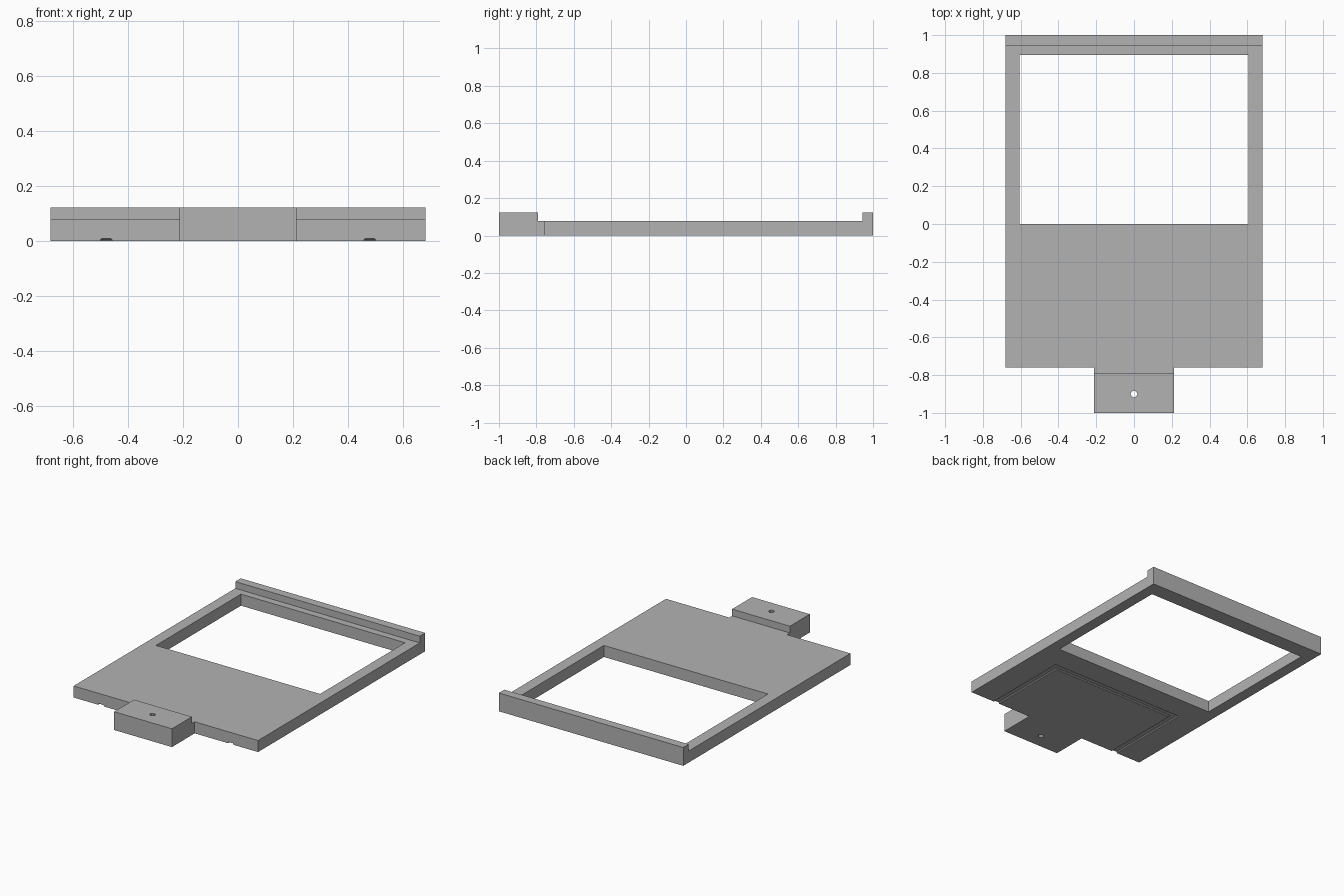
import bpy, math
from mathutils import Vector

cube = bpy.data.objects.get("Cube")
if cube:
    bpy.data.objects.remove(cube, do_unlink=True)

HALF_W, FRONT, BACK = 0.68, -0.76, 1.0
PLATE_Z, RAISED_Z = 0.077, 0.122
TAB_W = 0.213

grey = bpy.data.materials.new("plain grey")
grey.use_nodes = True
colour = (0.45, 0.45, 0.45, 1)
grey.diffuse_color = colour
grey.node_tree.nodes["Principled BSDF"].inputs["Base Color"].default_value = colour


def loft(name, rings):
    """Closed solid through rings of matching points, capped at both ends."""
    n = len(rings[0])
    faces = [tuple(reversed(range(n))), tuple(range(n * (len(rings) - 1), n * len(rings)))]
    for r in range(len(rings) - 1):
        for i in range(n):
            j = (i + 1) % n
            faces.append((r * n + i, r * n + j, (r + 1) * n + j, (r + 1) * n + i))
    mesh = bpy.data.meshes.new(name)
    mesh.from_pydata([Vector(p) for ring in rings for p in ring], [], faces)
    mesh.materials.append(grey)
    obj = bpy.data.objects.new(name, mesh)
    bpy.context.collection.objects.link(obj)
    return obj


def side_profile(name, yz, half_width):
    """Counter-clockwise (y, z) outline drawn out across the width."""
    return loft(name, [[(x, y, z) for y, z in yz] for x in (-half_width, half_width)])


def prism(name, xy, z0, z1):
    return loft(name, [[(x, y, z) for x, y in xy] for z in (z0, z1)])


def cut(target, cutter):
    mod = target.modifiers.new(cutter.name, "BOOLEAN")
    mod.operation, mod.solver, mod.object = "DIFFERENCE", "EXACT", cutter
    cutter.hide_render = True
    cutter.hide_set(True)
    cutter.display_type = "WIRE"


# Flat plate with the raised lip along the back
frame = side_profile("frame_plate", [
    (FRONT, 0), (BACK, 0), (BACK, RAISED_Z), (0.943, RAISED_Z),
    (0.943, PLATE_Z), (FRONT, PLATE_Z)], HALF_W)

# Stepped mounting tab at the front
tab = side_profile("mounting_tab", [
    (-1, 0), (FRONT, 0), (FRONT, PLATE_Z), (-0.79, PLATE_Z),
    (-0.79, RAISED_Z), (-1, RAISED_Z)], TAB_W)

# Window opening
wx, wy = 0.605, 0.895
cut(frame, prism("window_cutter", [(-wx, 0), (wx, 0), (wx, wy), (-wx, wy)], -0.1, 0.3))


# U-shaped groove underneath, open at the front, with chamfered floor edges
def groove_ring(inset, z):
    ox, oy = 0.5 - inset, -0.162 - inset
    ix, iy = 0.457 + inset, -0.205 + inset
    start = FRONT - 0.05
    half = [(ox, start), (ox, oy)], [(ix, iy), (ix, start)]
    (a, b), (c, d) = half
    xy = [a, b, (-b[0], b[1]), (-a[0], a[1]), (-d[0], d[1]), (-c[0], c[1]), c, d]
    return [(x, y, z) for x, y in xy]


cut(frame, loft("groove_cutter", [
    groove_ring(0, -0.02), groove_ring(0, 0.004), groove_ring(0.006, 0.009)]))

# Small screw hole through the tab
circle = [(0.018 * math.cos(k * math.tau / 8), -0.9 + 0.018 * math.sin(k * math.tau / 8))
          for k in range(8)]
cut(tab, prism("screw_hole_cutter", circle, -0.1, 0.3))
